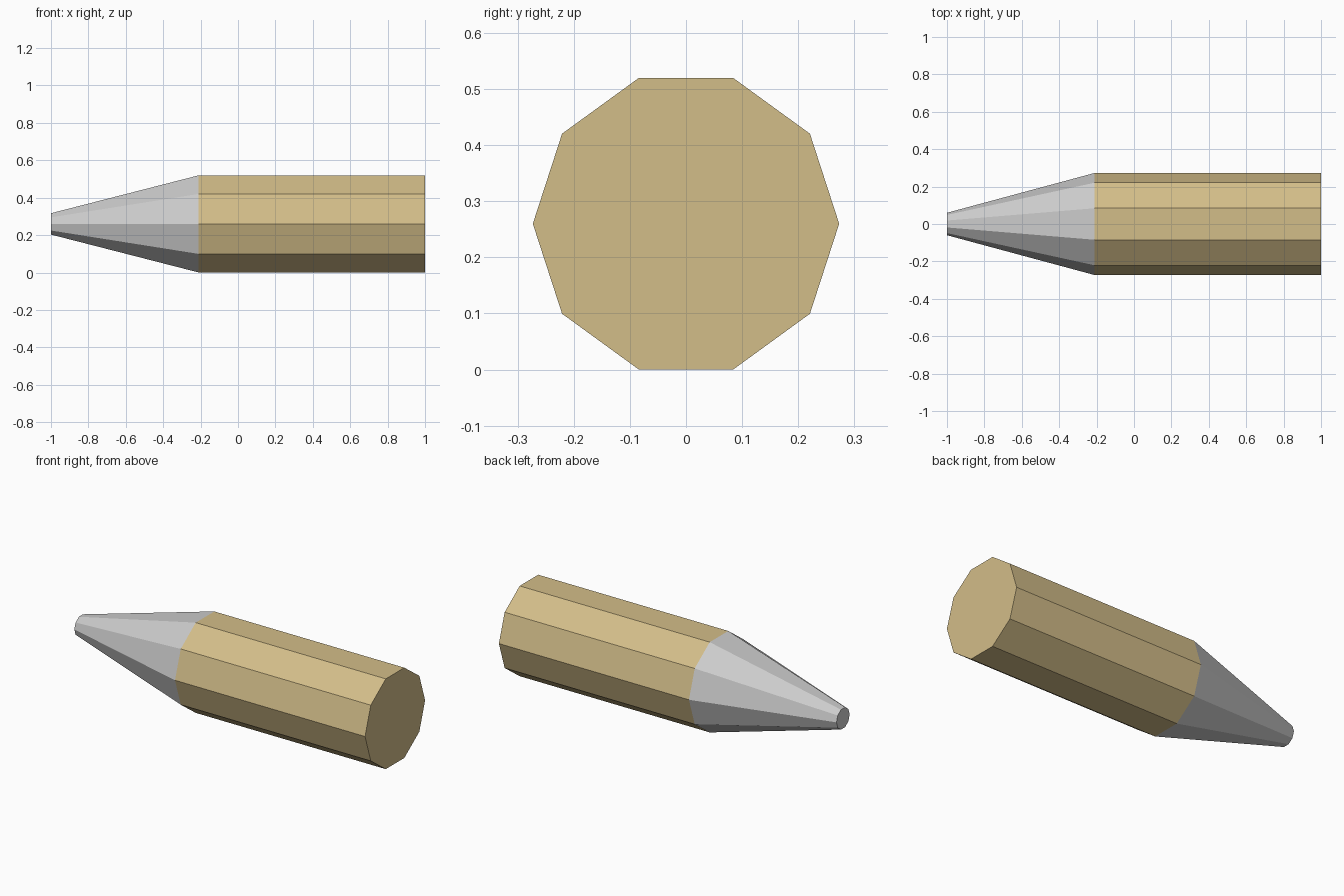
import bpy, bmesh
from math import cos, sin, pi

if "Cube" in bpy.data.objects:
    bpy.data.objects.remove(bpy.data.objects["Cube"])

SIDES, AXIS_Z = 10, 0.26


def tapered_section(name, x0, r0, x1, r1, cap_left):
    """Ten-sided tube along x, closed at its outer end only."""
    bm = bmesh.new()
    rings = [[bm.verts.new((x, r * cos(2 * pi * i / SIDES),
                            AXIS_Z + r * sin(2 * pi * i / SIDES)))
              for i in range(SIDES)] for x, r in ((x0, r0), (x1, r1))]
    a, b = rings
    for i in range(SIDES):
        j = (i + 1) % SIDES
        # ring order runs counter-clockwise seen from +x
        bm.faces.new((a[i], a[j], b[j], b[i])).normal_flip()
    bm.faces.new(a[::-1] if cap_left else b)
    bm.normal_update()
    for f in bm.faces:
        c = f.calc_center_median()
        outward = f.normal.y * c.y + f.normal.z * (c.z - AXIS_Z)
        if abs(f.normal.x) < 0.9 and outward < 0:
            f.normal_flip()
    mesh = bpy.data.meshes.new(name)
    bm.to_mesh(mesh)
    bm.free()
    obj = bpy.data.objects.new(name, mesh)
    bpy.context.collection.objects.link(obj)
    return obj


# Straight casing
casing = tapered_section("casing", -0.21, 0.273, 1.0, 0.273, False)
tan = bpy.data.materials.new("tan")
tan.diffuse_color = (0.65, 0.51, 0.25, 1)
tan.use_nodes = True
tan.node_tree.nodes["Principled BSDF"].inputs["Base Color"].default_value = tan.diffuse_color
casing.data.materials.append(tan)

# Blunt tapered nose
tapered_section("nose", -1.0, 0.06, -0.21, 0.273, True)
